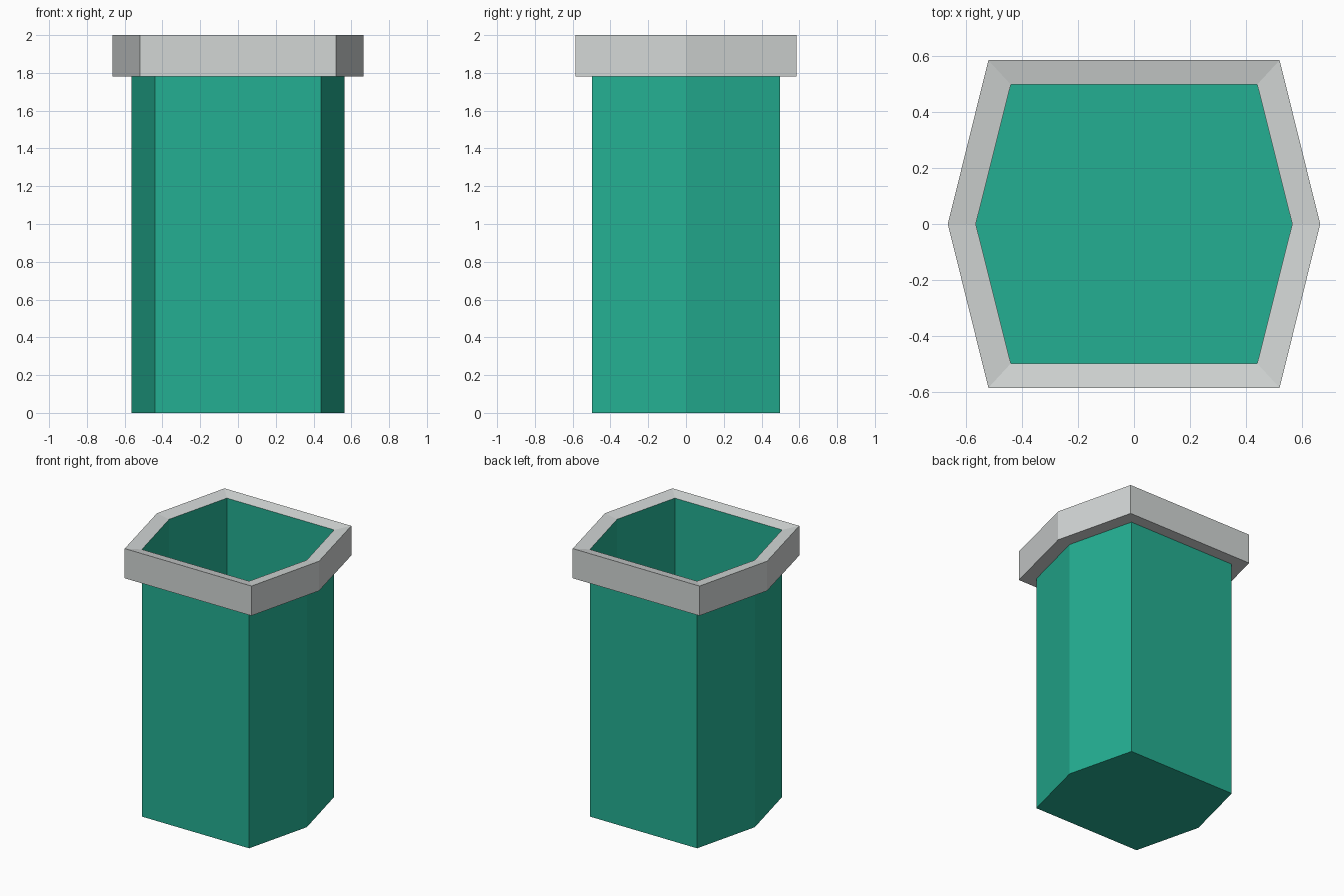
import bpy, bmesh

if "Cube" in bpy.data.objects:
    bpy.data.objects.remove(bpy.data.objects["Cube"])


def srgb(r, g, b):
    lin = lambda c: c / 12.92 if c <= 0.04045 else ((c + 0.055) / 1.055) ** 2.4
    return tuple(lin(c / 255) for c in (r, g, b)) + (1.0,)


def material(name, rgb):
    m = bpy.data.materials.new(name)
    m.diffuse_color = srgb(*rgb)
    m.use_nodes = True
    m.node_tree.nodes["Principled BSDF"].inputs["Base Color"].default_value = m.diffuse_color
    return m


def hexagon(tip, corner, depth):
    # counter-clockwise outline with points on the x axis
    return [(tip, 0), (corner, depth), (-corner, depth),
            (-tip, 0), (-corner, -depth), (corner, -depth)]


def loft(name, rings, mat, cap_bottom=False):
    # join a list of (outline, z) rings with quads
    bm = bmesh.new()
    loops = [[bm.verts.new((x, y, z)) for x, y in outline] for outline, z in rings]
    for a, b in zip(loops, loops[1:]):
        n = len(a)
        for i in range(n):
            j = (i + 1) % n
            bm.faces.new((a[i], a[j], b[j], b[i]))
    if cap_bottom:
        bm.faces.new(loops[0][::-1])
    mesh = bpy.data.meshes.new(name)
    bm.to_mesh(mesh)
    bm.free()
    mesh.materials.append(mat)
    obj = bpy.data.objects.new(name, mesh)
    bpy.context.collection.objects.link(obj)
    return obj


green = material("teal green", (36, 175, 146))
grey = material("light grey", (210, 214, 213))

inner = hexagon(0.565, 0.44, 0.498)
outer = hexagon(0.665, 0.52, 0.585)

# thin-walled open container with a floor
loft("bin_body", [(inner, 0.0), (inner, 1.982)], green, cap_bottom=True)

# collar: flat underside, upright band, top sloping in to the opening
loft("rim", [(inner, 1.78), (outer, 1.78), (outer, 2.0), (inner, 1.982)], grey)
